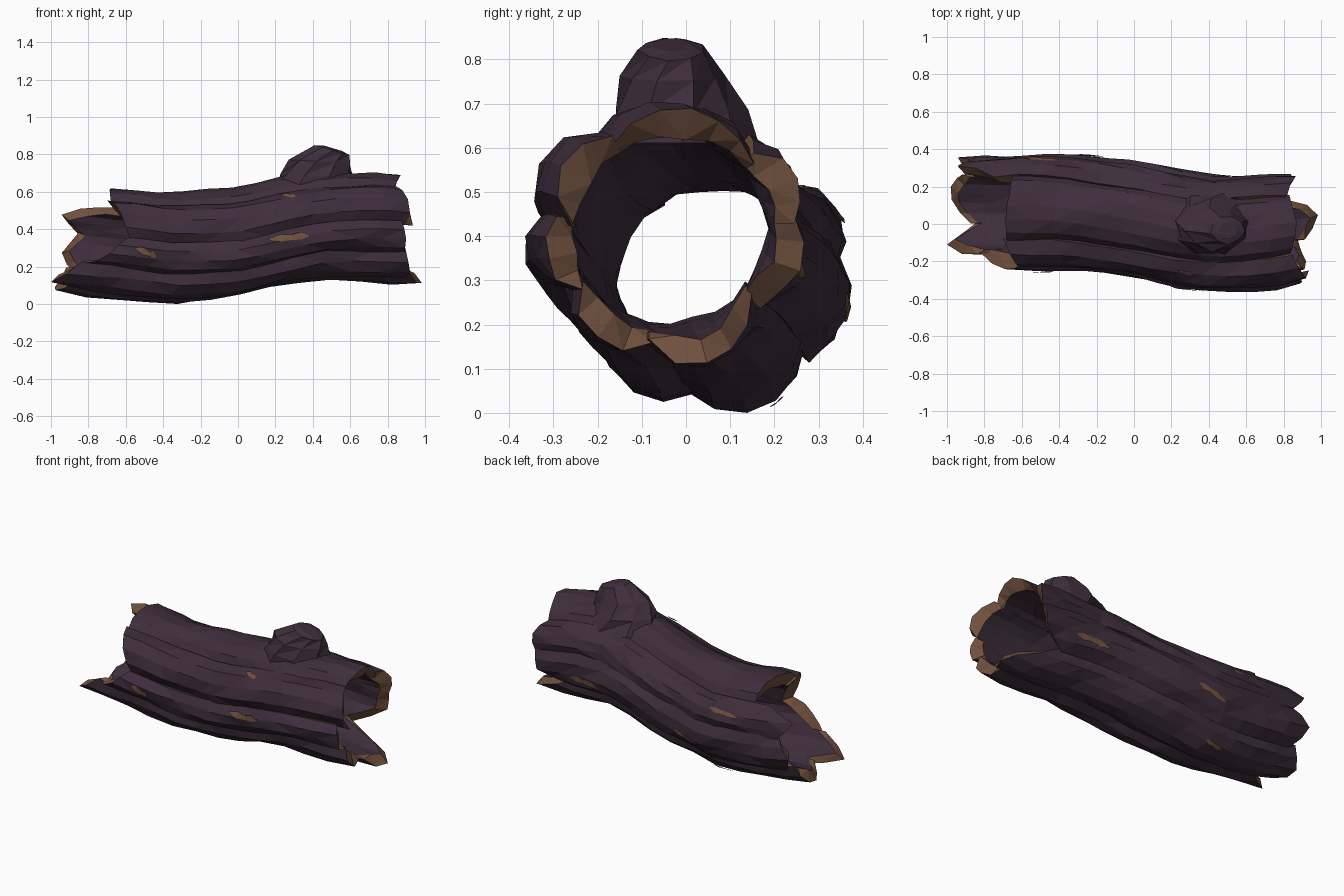
import bpy, bmesh, math
from mathutils import Vector

if "Cube" in bpy.data.objects:
    bpy.data.objects.remove(bpy.data.objects["Cube"])

def material(name, col):
    m = bpy.data.materials.new(name)
    m.diffuse_color = (*col, 1)
    m.use_nodes = True
    m.node_tree.nodes["Principled BSDF"].inputs["Base Color"].default_value = m.diffuse_color
    return m

BARK = material("dark_bark", (0.048, 0.027, 0.045))
WOOD = material("broken_wood", (0.160, 0.080, 0.047))

# wavy centre line: x, y, z
PATH = [(-1.0, .06, .36), (-.65, .068, .325), (-.35, .068, .30), (0, .03, .335),
        (.25, -.022, .395), (.45, -.045, .425), (.7, -.038, .42), (1.0, -.005, .40)]

def centre(x):
    x = max(-1, min(1, x))
    for a, b in zip(PATH, PATH[1:]):
        if x <= b[0]:
            f = (x - a[0]) / (b[0] - a[0])
            return a[1] + f * (b[1] - a[1]), a[2] + f * (b[2] - a[2])

def point(x, deg, r):
    cy, cz = centre(x)
    a = math.radians(deg + 4 * math.sin(4 * x + 1))
    return Vector((x, cy + r * math.cos(a), cz + .95 * r * math.sin(a)))

def outer_radius(x, t, k):
    hump = max(0, math.sin(math.pi * t)) ** .6
    wave = .008 * math.sin(5 * x + 2.3 * k + 4 * t) + .006 * math.sin(11 * x + 5 * k + 9 * t)
    flare = .025 * max(0, min(1, (-x - .45) / .22)) * (k < 2)
    base = .28 + .03 * hump if k > 4 else .262 + .05 * hump
    return base + wave + flare + .02 * (1 - t) * (k in (1, 2))

def three(v, t):
    return v[0] + (v[1] - v[0]) * t * 2 if t < .5 else v[1] + (v[2] - v[1]) * (t * 2 - 1)

def finish(bm, name):
    bmesh.ops.recalc_face_normals(bm, faces=bm.faces)
    me = bpy.data.meshes.new(name)
    bm.to_mesh(me)
    bm.free()
    me.materials.append(BARK)
    me.materials.append(WOOD)
    ob = bpy.data.objects.new(name, me)
    bpy.context.collection.objects.link(ob)
    return ob

# bark planks: start angle, end angle, left end profile, right end profile
PLANKS = [
    ("top_bark", 49, 127, (-.65, -.69, -.69), (.83, .88, .84)),
    ("upper_front_bark", 127, 176, (-.70, -.64, -.58), (.85, .92, .94)),
    ("front_bark", 176, 212, (-.59, -.70, -.84), (.88, .91, .90)),
    ("lower_front_bark", 212, 260, (-.84, -1.01, -.84), (.90, .93, .88)),
    ("lower_back_bark", 260, 322, (-.88, -1.01, -.92), (.92, 1.01, .64)),
    ("back_bark", 322, 372, (-.88, -.95, -.86), (.66, .84, .86)),
    ("upper_back_bark", 372, 409, (-.86, -.95, -.76), (.86, .87, .83)),
]
NX = 12

def plank(k, name, a0, a1, left, right):
    bm = bmesh.new()
    nt = max(4, round((a1 - a0) / 13))
    grids = []
    for inner in (0, 1):
        rows = []
        for i in range(NX + 1):
            row = []
            for j in range(nt + 1):
                t, s = j / nt, i / NX
                jag = .012 * math.sin(7 * j + 3 * k)
                l = three(left, t) + abs(jag) + inner * .04
                r = three(right, t) - abs(jag) - inner * .04
                x = l + (r - l) * s
                deg = a0 - 2 + (a1 - a0 + 4) * t
                if inner:
                    rad = .22 + .024 * abs(x) ** 3 + .006 * math.sin(6 * x + 2 * j + k)
                else:
                    rad = outer_radius(x, t, k) - (.012 if i in (0, NX) else 0)
                row.append(bm.verts.new(point(x, deg, rad)))
            rows.append(row)
        grids.append(rows)
    o, n = grids

    def face(vs, wood):
        bm.faces.new(vs).material_index = int(wood)
    for i in range(NX):
        for j in range(nt):
            for g in grids:
                face((g[i][j], g[i + 1][j], g[i + 1][j + 1], g[i][j + 1]), False)
        for j in (0, nt):  # split edges show raw wood near the ends only
            x = (o[i][j].co.x + o[i + 1][j].co.x) / 2
            face((o[i][j], o[i + 1][j], n[i + 1][j], n[i][j]), x < -.56 or x > .6)
    for i in (0, NX):  # broken rims
        for j in range(nt):
            face((o[i][j], o[i][j + 1], n[i][j + 1], n[i][j]), True)
    bmesh.ops.triangulate(bm, faces=bm.faces[:])
    finish(bm, name)

for k, p in enumerate(PLANKS):
    plank(k, *p)

# branch stub on top: centre, radius x, radius y, tilt towards the right
RINGS = [((.43, -.01, .62), .25, .18, 0), ((.42, -.015, .695), .19, .15, .05),
         ((.44, -.03, .77), .16, .115, .06), ((.50, -.032, .832), .09, .075, .28),
         ((.505, -.032, .842), .05, .045, .3)]
bm = bmesh.new()
loops = []
for q, (c, rx, ry, tilt) in enumerate(RINGS):
    loop = []
    for j in range(9):
        a = math.tau * j / 9 + .2 * q
        w = 1 + .06 * math.sin(3 * j + q)
        dx = rx * w * math.cos(a)
        loop.append(bm.verts.new((c[0] + dx, c[1] + ry * w * math.sin(a), c[2] - dx * tilt)))
    loops.append(loop)
for a, b in zip(loops, loops[1:]):
    for j in range(9):
        m = (j + 1) % 9
        bm.faces.new((a[j], a[m], b[m]))
        bm.faces.new((a[j], b[m], b[j]))
bm.faces.new(loops[-1])
bm.faces.new(loops[0][::-1])
finish(bm, "branch_stub")

# worn slivers of bare wood: plank, x, position across plank, length, width in degrees
bm = bmesh.new()
for k, x, t, ln, wd in [(2, .27, .2, .22, 7), (2, -.49, .35, .12, 7), (6, -.5, .5, .2, 5),
                        (5, .5, .4, .22, 7), (5, -.25, .5, .18, 7), (1, .27, .2, .08, 6),
                        (4, -.4, .6, .13, 5)]:
    a0, a1 = PLANKS[k][1:3]
    w = wd / (a1 - a0)

    def on(u, v):
        xx, tt = x + u * ln, t + v * w
        return bm.verts.new(point(xx, a0 - 2 + (a1 - a0 + 4) * tt, outer_radius(xx, tt, k) + .005))
    rows = [[on(u, v * h + sh) for v in (-.5, .5)]
            for u, h, sh in ((-.5, .15, -.3), (-.2, .9, -.1), (.1, .7, .15), (.32, 1, .2), (.5, .2, .4))]
    for a, b in zip(rows, rows[1:]):
        bm.faces.new((a[0], b[0], b[1], a[1])).material_index = 1
finish(bm, "worn_slivers")

# rest everything on the ground
low = min(v.co.z for ob in bpy.data.objects for v in ob.data.vertices)
for ob in bpy.data.objects:
    for v in ob.data.vertices:
        v.co.z -= low
